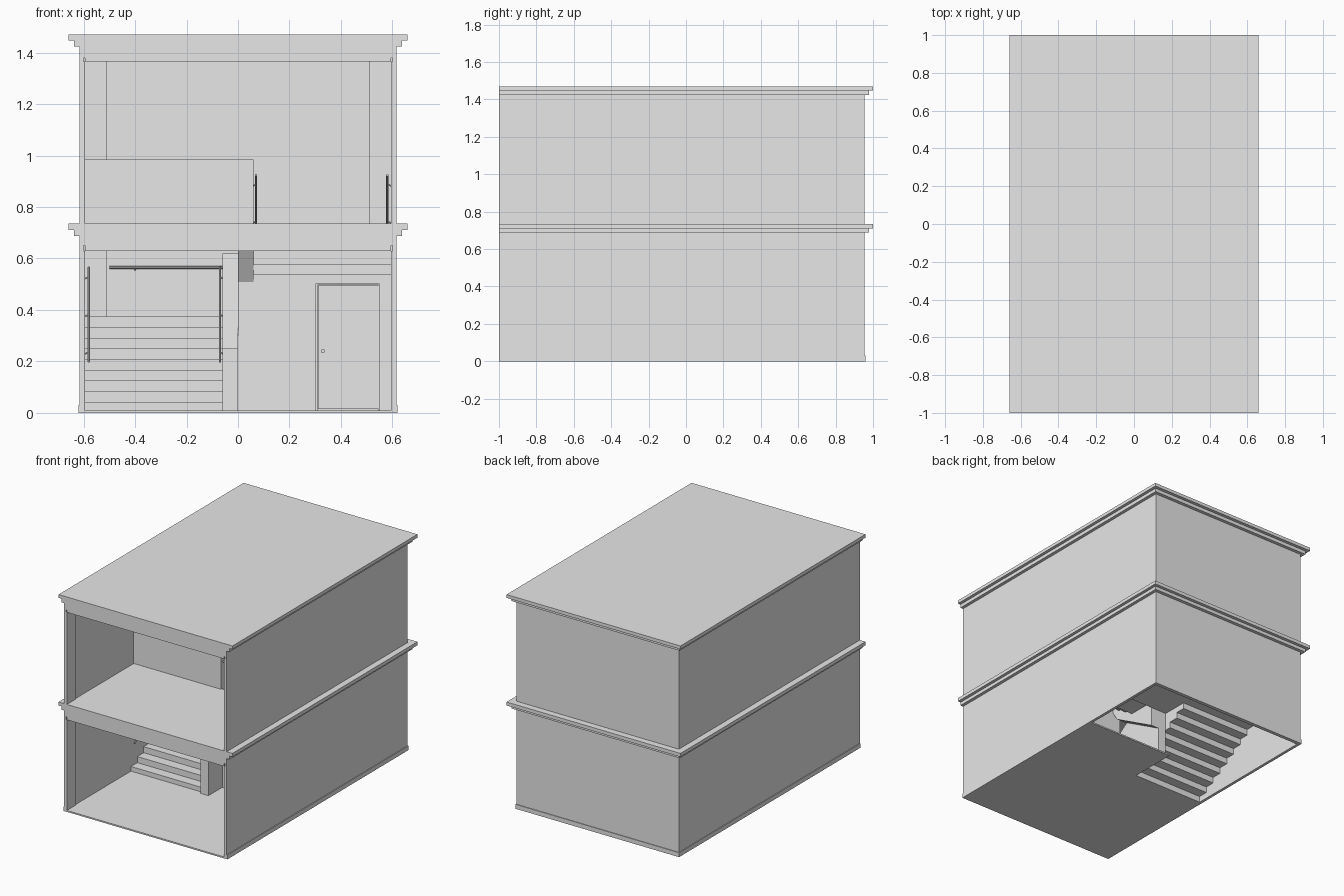
import bpy, bmesh, math
from mathutils import Vector

cube = bpy.data.objects.get("Cube")
if cube:
    bpy.data.objects.remove(cube, do_unlink=True)

plaster = bpy.data.materials.new("light_grey")
plaster.use_nodes = True
grey = (0.8, 0.8, 0.8, 1)
plaster.diffuse_color = grey
plaster.node_tree.nodes["Principled BSDF"].inputs["Base Color"].default_value = grey


def finish(name, bm):
    bmesh.ops.recalc_face_normals(bm, faces=bm.faces)
    mesh = bpy.data.meshes.new(name)
    bm.to_mesh(mesh)
    bm.free()
    mesh.materials.append(plaster)
    obj = bpy.data.objects.new(name, mesh)
    bpy.context.collection.objects.link(obj)
    return obj


def prism(name, x0, x1, profile):
    """Extrude a (y, z) profile from x0 to x1."""
    bm = bmesh.new()
    face = bm.faces.new([bm.verts.new((x0, y, z)) for y, z in profile])
    new = bmesh.ops.extrude_face_region(bm, geom=[face])["geom"]
    verts = [v for v in new if isinstance(v, bmesh.types.BMVert)]
    bmesh.ops.translate(bm, verts=verts, vec=(x1 - x0, 0, 0))
    return finish(name, bm)


def box(name, x0, x1, y0, y1, z0, z1):
    return prism(name, x0, x1, [(y0, z0), (y1, z0), (y1, z1), (y0, z1)])


def rod(name, a, b, radius=0.005):
    a, b = Vector(a), Vector(b)
    bm = bmesh.new()
    bmesh.ops.create_cone(bm, cap_ends=True, segments=10, radius1=radius,
                          radius2=radius, depth=(b - a).length)
    bm.transform((b - a).to_track_quat('Z', 'Y').to_matrix().to_4x4())
    bmesh.ops.translate(bm, verts=bm.verts, vec=(a + b) / 2)
    return finish(name, bm)


IN, OUT, BACK, INB = 0.595, 0.615, 0.955, 0.935
FLOOR2, CEIL1, CEIL2, TOP = 0.735, 0.63, 1.365, 1.47
LAND_Y, LAND_Z = 0.25, 0.375
WELL_Y = -0.26

# Outer shell
for side, s in (("right", -1), ("left", 1)):
    def pair(name, a, b, *rest):
        box(side + "_" + name, *sorted((s * a, s * b)), *rest)
    pair("wall", IN + 0.005, OUT, -1, BACK, 0, CEIL2 + 0.02)
    pair("plinth", IN + 0.005, 0.62, -1, 0.96, 0, 0.03)
    pair("lower_jamb", IN, OUT - 0.002, -1, -0.9, 0.01, CEIL1)
    pair("upper_jamb", IN, OUT - 0.002, -1, -0.9, FLOOR2, CEIL2)
    pair("lower_corner_pillar", 0.51, OUT - 0.002, 0.85, INB, LAND_Z, CEIL1 + 0.1)
    pair("upper_corner_pillar", 0.51, OUT - 0.002, 0.85, INB, FLOOR2, CEIL2)
    # Stepped string course along the sides
    pair("course_lower", IN + 0.005, 0.637, -1, 0.978, 0.688, 0.711)
    pair("course_upper", IN + 0.005, 0.658, -1, 1, 0.711, FLOOR2)

box("back_wall", -OUT, OUT, INB, BACK, 0, CEIL2 + 0.02)
box("back_plinth", -0.62, 0.62, INB, 0.96, 0, 0.03)
box("back_course_lower", -0.637, 0.637, INB, 0.978, 0.688, 0.711)
box("back_course_upper", -0.658, 0.658, INB, 1, 0.711, FLOOR2)

# Roof with stepped cornice
box("ceiling", -OUT, OUT, -1, BACK, CEIL2 + 0.015, 1.425)
box("roof_cornice_lower", -0.637, 0.637, -1, 0.978, 1.423, 1.447)
box("roof_slab", -0.658, 0.658, -1, 1, 1.447, TOP)

# Floors, with the stairwell left open
box("ground_floor_front", -0.6, 0.6, -1, -0.05, 0, 0.01)
box("ground_floor_closet", -0.06, 0.6, -0.05, 0.29, 0, 0.01)
box("upper_floor", -0.6, 0.6, -1, WELL_Y, CEIL1 + 0.02, FLOOR2)

# Ceiling mouldings
for name, z in (("lower", CEIL1), ("upper", CEIL2)):
    box(name + "_front_moulding", -IN, IN, -1, -0.98, z, z + 0.02)

# Lower and upper flights of overlapping treads, joined by a landing
STEPS = 9
RISE = LAND_Z / STEPS
RISE2 = (FLOOR2 - LAND_Z) / STEPS
for k in range(STEPS - 1):
    y = -0.30 + k * (LAND_Y + 0.30) / (STEPS - 1)
    box(f"lower_step_{k + 1}", -0.6, -0.06, y, y + 0.25,
        k * RISE, (k + 1) * RISE)
    y = LAND_Y - k * (LAND_Y - WELL_Y) / (STEPS - 1)
    box(f"upper_step_{k + 1}", 0.06, 0.6, max(y - 0.2, WELL_Y), y,
        LAND_Z + k * RISE2, LAND_Z + (k + 1) * RISE2)
box("landing", -0.6, 0.6, LAND_Y, INB, LAND_Z - RISE, LAND_Z)

# Sloped balustrade walls between the flights
prism("lower_balustrade", -0.06, 0, [(-0.32, 0), (LAND_Y, 0), (LAND_Y, 0.62),
                                     (-0.26, 0.25), (-0.32, 0.25)])
prism("upper_balustrade", 0, 0.06, [(WELL_Y, 0.65), (-0.1, 0.4), (LAND_Y, 0.2),
                                    (LAND_Y, 0.62), (WELL_Y + 0.05, 0.985),
                                    (WELL_Y, 0.985)])
box("upper_parapet", -0.6, 0.06, WELL_Y - 0.01, WELL_Y + 0.04, CEIL1 + 0.02, 0.985)

# Partition under the upper flight with its door
DOOR_Y = -0.17
box("partition", 0, 0.6, DOOR_Y, DOOR_Y + 0.03, 0, CEIL1 + 0.02)
box("partition_ceiling", 0, 0.6, WELL_Y, DOOR_Y + 0.03, CEIL1, CEIL1 + 0.02)
box("door", 0.31, 0.545, DOOR_Y - 0.008, DOOR_Y, 0.015, 0.495)
box("door_frame_right", 0.302, 0.308, DOOR_Y - 0.012, DOOR_Y, 0.01, 0.5)
box("door_frame_left", 0.546, 0.55, DOOR_Y - 0.012, DOOR_Y, 0.01, 0.5)
box("door_frame_top", 0.302, 0.55, DOOR_Y - 0.012, DOOR_Y, 0.496, 0.502)
rod("door_knob", (0.33, DOOR_Y - 0.03, 0.24), (0.33, DOOR_Y, 0.24), 0.008)

# Handrails with wall brackets
RAILS = (("lower_wall", -0.58, -0.605, -0.29, 0.20, LAND_Y, 0.565),
         ("lower_inner", -0.07, -0.05, -0.29, 0.20, LAND_Y, 0.565),
         ("upper_wall", 0.58, 0.605, LAND_Y, 0.565, WELL_Y, 0.925),
         ("upper_inner", 0.07, 0.05, LAND_Y, 0.565, WELL_Y, 0.925))
for name, x, wall, y0, z0, y1, z1 in RAILS:
    a, b = Vector((x, y0, z0)), Vector((x, y1, z1))
    rod(name + "_handrail", a, b)
    for i, t in enumerate((0.1, 0.5, 0.9)):
        p = a.lerp(b, t)
        rod(f"{name}_bracket_{i + 1}", p, (wall, p.y, p.z - 0.012), 0.003)
rod("landing_handrail", (-0.5, 0.92, 0.565), (0.5, 0.92, 0.565))
for i, x in enumerate((-0.4, 0, 0.4)):
    rod(f"landing_bracket_{i + 1}", (x, 0.92, 0.565), (x, 0.94, 0.553), 0.003)
